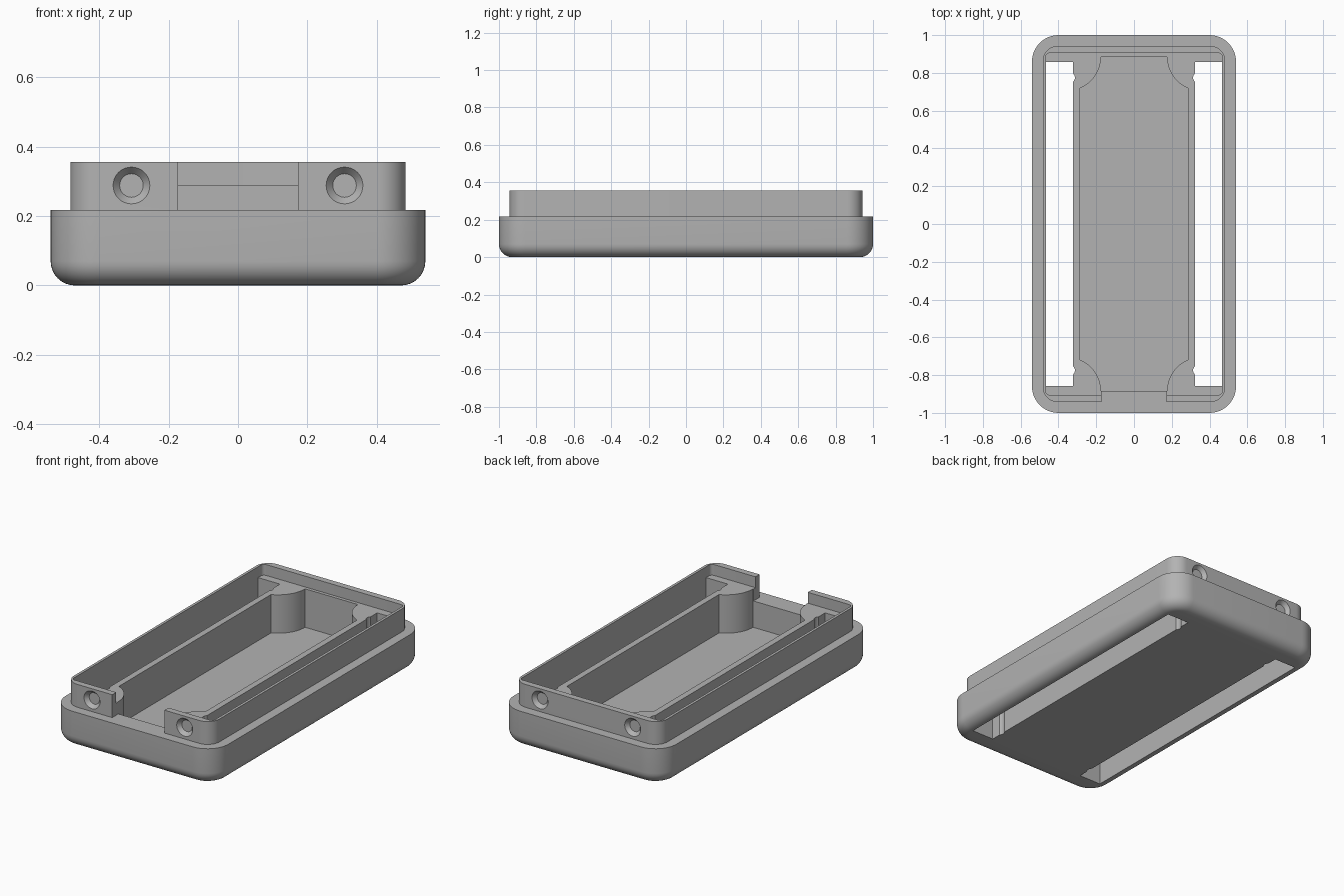
import bpy, bmesh
from math import sin, cos, pi, radians, acos

cube = bpy.data.objects.get("Cube")
if cube:
    bpy.data.objects.remove(cube, do_unlink=True)

grey = bpy.data.materials.new("grey plastic")
grey.use_nodes = True
grey.diffuse_color = (0.45, 0.45, 0.45, 1)
grey.node_tree.nodes["Principled BSDF"].inputs["Base Color"].default_value = grey.diffuse_color


def rounded_rect(hx, hy, r, steps=12):
    """Counter-clockwise outline of a rounded rectangle."""
    pts = []
    for k, (sx, sy) in enumerate([(1, 1), (-1, 1), (-1, -1), (1, -1)]):
        for i in range(steps + 1):
            a = (k + i / steps) * pi / 2
            pts.append((sx * (hx - r) + r * cos(a), sy * (hy - r) + r * sin(a)))
    return pts


def stack(name, rings):
    """Closed solid skinned through (outline, z) rings of equal point count."""
    bm = bmesh.new()
    loops = [[bm.verts.new((x, y, z)) for x, y in pts] for pts, z in rings]
    bm.faces.new(loops[0][::-1])
    bm.faces.new(loops[-1])
    for low, high in zip(loops, loops[1:]):
        for i in range(len(low)):
            j = (i + 1) % len(low)
            bm.faces.new((low[i], low[j], high[j], high[i]))
    bmesh.ops.recalc_face_normals(bm, faces=bm.faces)
    mesh = bpy.data.meshes.new(name)
    bm.to_mesh(mesh)
    bm.free()
    mesh.materials.append(grey)
    obj = bpy.data.objects.new(name, mesh)
    bpy.context.collection.objects.link(obj)
    return obj


def prism(name, pts, z0, z1):
    return stack(name, [(pts, z0), (pts, z1)])


def box(name, x0, x1, y0, y1, z0, z1):
    return prism(name, [(x0, y0), (x1, y0), (x1, y1), (x0, y1)], z0, z1)


def circle(x, y, r, n=32):
    return [(x + r * cos(2 * pi * i / n), y + r * sin(2 * pi * i / n)) for i in range(n)]


# Shell: filleted base, step, and narrower upper rim
FILLET, STEP, LEDGE, TOP = 0.07, 0.218, 0.29, 0.355
rings = []
for i in range(9):
    a = i / 8 * pi / 2
    inset = FILLET * (1 - sin(a))
    rings.append((rounded_rect(0.54 - inset, 1 - inset, 0.14 - inset), FILLET * (1 - cos(a))))
rings.append((rounded_rect(0.54, 1, 0.14), STEP))
rings.append((rounded_rect(0.483, 0.943, 0.08), STEP))
rings.append((rounded_rect(0.483, 0.943, 0.08), TOP))
case = stack("case_shell", rings)

# Recess inside the rim, down to the ledge
cutters = [prism("recess_cutter", rounded_rect(0.467, 0.905, 0.02, 4), LEDGE, 0.5)]

# Central cavity with a round post in each corner
R, PX, PY = 0.18, 0.355, 0.885
sweep = acos((PX - 0.285) / R)
arc = [(PX - R * cos(sweep * t / 12), PY - R * sin(sweep * t / 12)) for t in range(13)]
cavity = (arc[::-1] + [(-x, y) for x, y in arc]
          + [(-x, -y) for x, y in arc[::-1]] + [(x, -y) for x, y in arc])
cutters.append(prism("cavity_cutter", cavity, 0.06, 0.4))

# Front opening in the rim
cutters.append(box("opening_cutter", -0.173, 0.173, -1.1, -0.87, STEP, 0.5))

# Long side slots with a small relief near each end
for s in (-1, 1):
    xs = sorted((s * 0.322, s * 0.467))
    cutters.append(box("slot_cutter", *xs, -0.857, 0.857, -0.1, 0.4))
    for e in (-1, 1):
        cutters.append(prism("relief_cutter", circle(s * 0.342, e * 0.775, 0.029), -0.1, 0.4))
        # Countersunk dimples on both end faces
        dimple = stack("dimple_cutter", [(circle(0, 0, 0.034), -0.022),
                                         (circle(0, 0, 0.053), 0),
                                         (circle(0, 0, 0.053), 0.05)])
        dimple.rotation_euler = (radians(-90 * e), 0, 0)
        dimple.location = (s * 0.307, e * 0.943, 0.288)
        cutters.append(dimple)

bpy.context.view_layer.update()
for cutter in cutters:
    cut = case.modifiers.new(cutter.name, "BOOLEAN")
    cut.operation = "DIFFERENCE"
    cut.solver = "EXACT"
    cut.object = cutter

# Apply the cuts and discard the cutters
bpy.ops.object.select_all(action="DESELECT")
case.select_set(True)
bpy.context.view_layer.objects.active = case
for name in [m.name for m in case.modifiers]:
    bpy.ops.object.modifier_apply(modifier=name)
for cutter in cutters:
    bpy.data.objects.remove(cutter, do_unlink=True)

bpy.ops.object.shade_smooth_by_angle(angle=radians(30))
